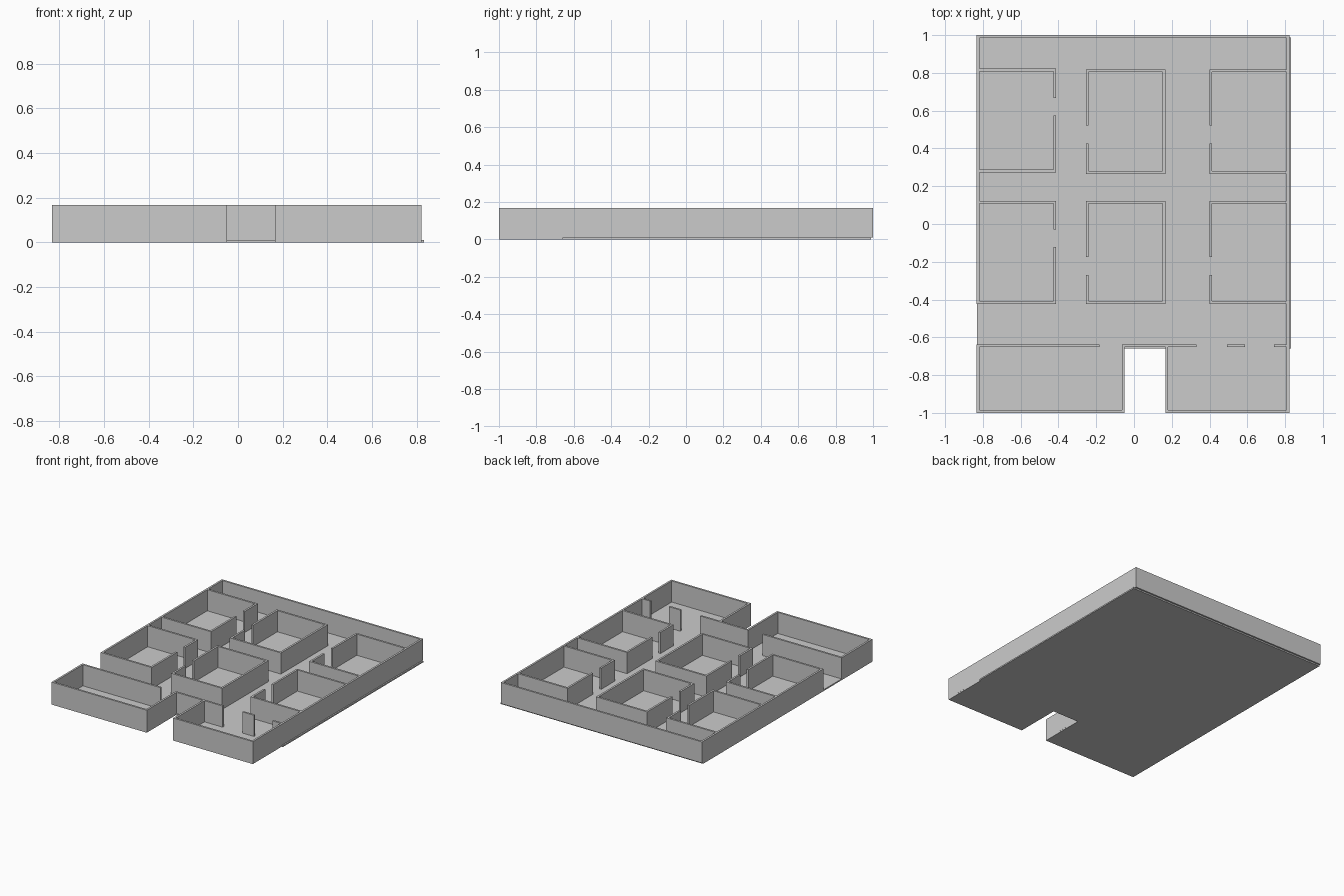
import bpy, bmesh
from mathutils import Vector

if "Cube" in bpy.data.objects:
    bpy.data.objects.remove(bpy.data.objects["Cube"])

FLOOR, TOP, T = 0.01, 0.167, 0.0145   # slab top, wall top, wall thickness


def prism(name, outline, z0, z1):
    """Extrude a flat outline from z0 to z1."""
    bm = bmesh.new()
    face = bm.faces.new([bm.verts.new((x, y, z0)) for x, y in outline])
    ext = bmesh.ops.extrude_face_region(bm, geom=[face])
    verts = [v for v in ext["geom"] if isinstance(v, bmesh.types.BMVert)]
    bmesh.ops.translate(bm, verts=verts, vec=(0, 0, z1 - z0))
    bmesh.ops.recalc_face_normals(bm, faces=bm.faces)
    mesh = bpy.data.meshes.new(name)
    bm.to_mesh(mesh)
    bm.free()
    obj = bpy.data.objects.new(name, mesh)
    bpy.context.collection.objects.link(obj)
    return obj


def wall(name, path):
    """Mitred wall of even thickness along a right-angled centre line."""
    pts = [Vector(p) for p in path]
    dirs = [(b - a).normalized() for a, b in zip(pts, pts[1:])]
    norms = [Vector((-d.y, d.x)) for d in dirs]
    left, right = [], []
    for i, p in enumerate(pts):
        if i == 0 or i == len(pts) - 1:
            n = norms[0] if i == 0 else norms[-1]
        else:
            n = norms[i - 1] + norms[i]
        left.append(p + n * T / 2)
        right.append(p - n * T / 2)
    prism(name, left + right[::-1], FLOOR, TOP)


XL, XR, YE = -0.8255, 0.815, 0.9928   # outer wall centre lines
YF = -0.645                           # front room partition line

# Floor slab with the entrance notch
prism("floor", [(-0.832, -1), (-0.05, -1), (-0.05, -0.66), (0.167, -0.66),
                (0.167, -1), (0.822, -1), (0.822, -0.66), (0.832, -0.66),
                (0.832, 0.988), (-0.832, 0.988)], 0, FLOOR)

# Outer shell, starting at the lower left room
wall("outer_wall", [(-0.42, -0.123), (-0.42, -0.416), (XL, -0.416), (XL, YE),
                    (XR, YE), (XR, -YE), (0.174, -YE), (0.174, YF - T / 2)])

# Front left room and entrance back wall
wall("front_left_room", [(-0.182, YF), (XL, YF), (XL, -YE), (-0.057, -YE),
                         (-0.057, YF), (0.33, YF)])
# Front right room partition piers
wall("front_pier", [(0.493, YF), (0.588, YF)])
wall("front_pier_side", [(0.741, YF), (XR - T / 2, YF)])

# Left rooms (the lower one shares the outer shell)
xin = XL + T / 2
wall("upper_left_room_back", [(xin, 0.815), (-0.42, 0.815), (-0.42, 0.668)])
wall("upper_left_room_front", [(-0.42, 0.574), (-0.42, 0.28), (xin, 0.28)])
wall("lower_left_room_back", [(xin, 0.115), (-0.42, 0.115), (-0.42, -0.03)])

# Middle and right rooms, with a door gap in each left wall
for row, back, door_top, door_low, front in (("upper", 0.812, 0.521, 0.426, 0.273),
                                             ("lower", 0.115, -0.176, -0.269, -0.416)):
    wall(row + "_middle_room", [(-0.247, door_top), (-0.247, back), (0.159, back),
                                (0.159, front), (-0.247, front), (-0.247, door_low)])
    wall(row + "_right_room_back", [(0.406, door_top), (0.406, back), (XR - T / 2, back)])
    wall(row + "_right_room_front", [(0.406, door_low), (0.406, front), (XR - T / 2, front)])
